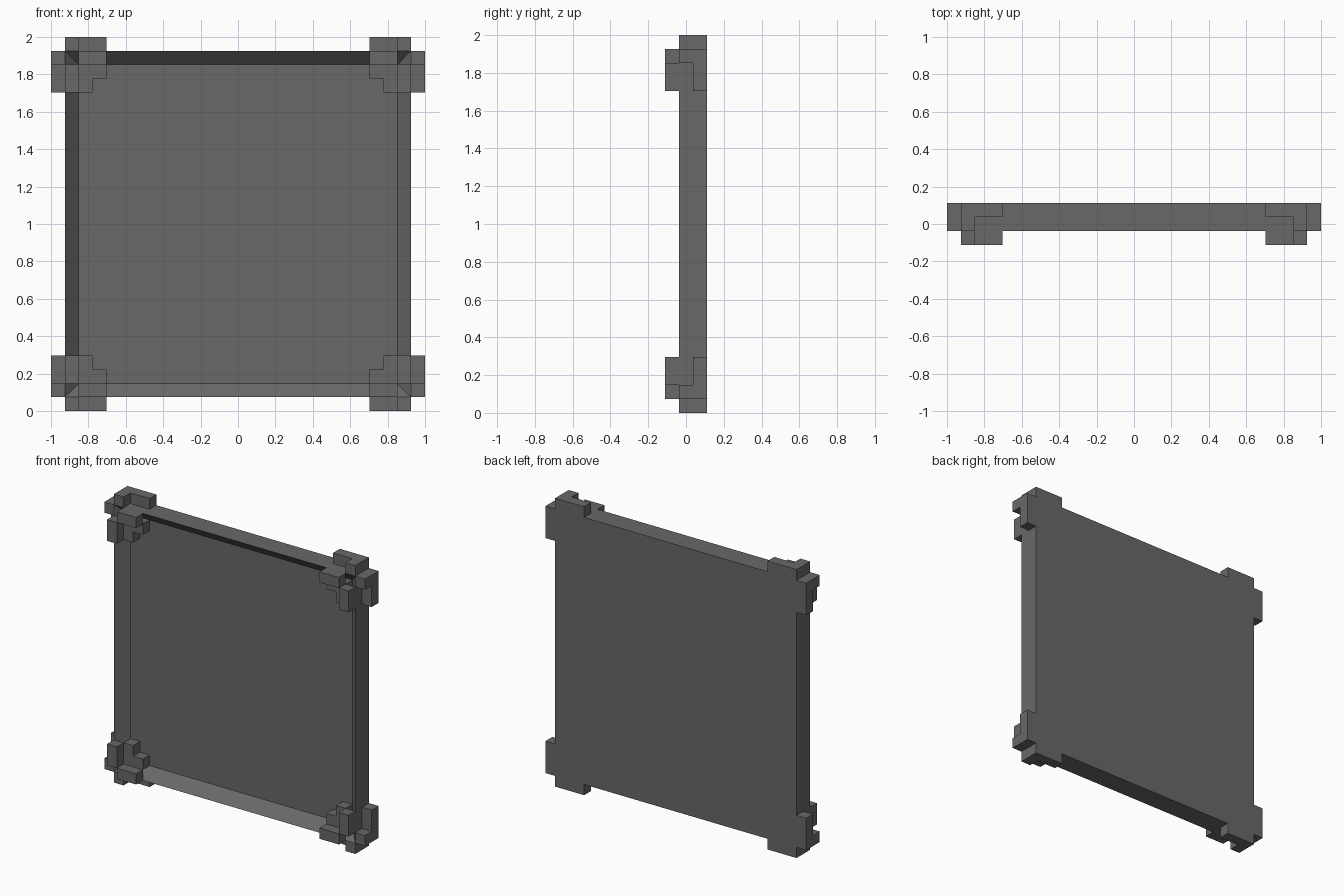
import bpy, bmesh
from mathutils import Vector

if "Cube" in bpy.data.objects:
    bpy.data.objects.remove(bpy.data.objects["Cube"], do_unlink=True)

U = 2 / 27  # one block unit: the model is 27 x 3 x 27 units

grey = bpy.data.materials.new("dark grey")
grey.use_nodes = True
colour = (0.14, 0.14, 0.14, 1)
grey.diffuse_color = colour
grey.node_tree.nodes["Principled BSDF"].inputs["Base Color"].default_value = colour


def add_box(bm, lo, hi):
    """Box between two corners in block units, measured from the left front bottom."""
    shift = Vector((13.5, 1.5, 13.5))
    lo, hi = Vector(lo) - shift, Vector(hi) - shift
    verts = bmesh.ops.create_cube(bm, size=1)["verts"]
    for v in verts:
        v.co = Vector([(lo[i] if v.co[i] < 0 else hi[i]) * U for i in range(3)])


def finish(bm, name, mirrored=False):
    mesh = bpy.data.meshes.new(name)
    bm.normal_update()
    bm.to_mesh(mesh)
    bm.free()
    mesh.materials.append(grey)
    obj = bpy.data.objects.new(name, mesh)
    obj.location.z = 1
    bpy.context.collection.objects.link(obj)
    if mirrored:
        mod = obj.modifiers.new("four_corners", "MIRROR")
        mod.use_axis = (True, False, True)
        mod.use_mirror_merge = False
    return obj


# Panel with a raised one-unit rim: inset the front face and sink it
bm = bmesh.new()
add_box(bm, (1, 1, 1), (26, 3, 26))
bm.normal_update()
front = min(bm.faces, key=lambda f: f.calc_center_median().y)
bmesh.ops.inset_region(bm, faces=[front], thickness=U, use_even_offset=True)
bmesh.ops.translate(bm, verts=front.verts, vec=(0, U, 0))
finish(bm, "framed_panel")

# Corner parts for the left-hand bottom corner, mirrored to all four
parts = {
    # Ledges on the outer edges, each stepping back away from the corner
    "outer_end_caps": [((1, 1, 0), (2, 3, 1)), ((2, 2, 0), (4, 3, 1))],
    "outer_side_caps": [((0, 1, 1), (1, 3, 2)), ((0, 2, 2), (1, 3, 4))],
    # Raised arms on the front of the rim, with the corner block left open
    "front_arms": [((2, 0, 1), (4, 1, 2)), ((1, 0, 2), (2, 1, 4))],
    # Stepped fillet inside the rim
    "inner_steps": [((2, 1, 2), (4, 2, 3)), ((2, 1, 3), (3, 2, 4))],
}
for name, boxes in parts.items():
    bm = bmesh.new()
    for lo, hi in boxes:
        add_box(bm, lo, hi)
    finish(bm, name, mirrored=True)
